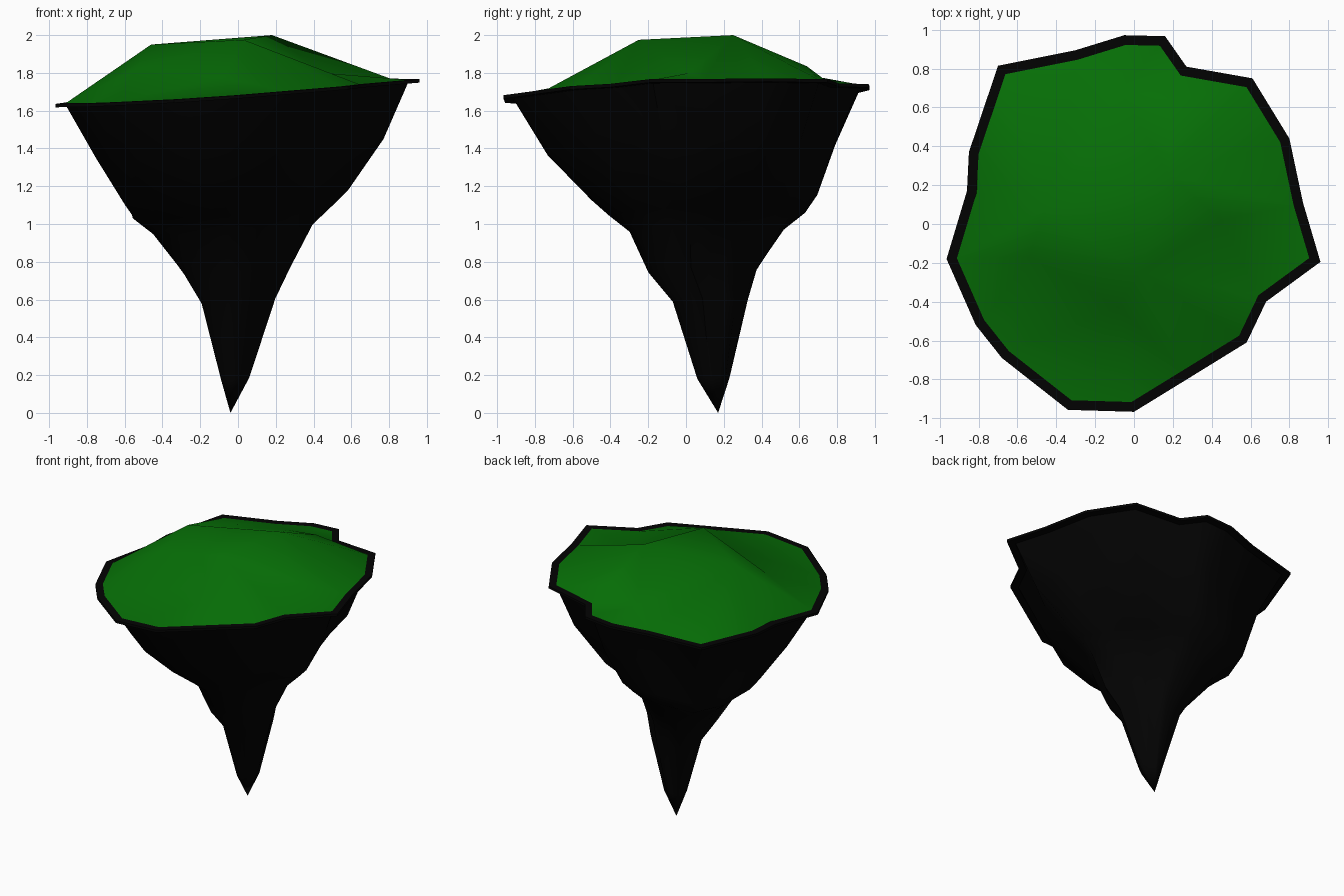
import bpy, bmesh, math
from mathutils import Vector
from mathutils.geometry import delaunay_2d_cdt

if "Cube" in bpy.data.objects:
    bpy.data.objects.remove(bpy.data.objects["Cube"])

# Plan outline of the island, counter-clockwise
OUTER = [(-.965, -.18), (-.815, -.52), (-.68, -.69), (-.34, -.957), (0, -.967),
         (.28, -.795), (.58, -.61), (.68, -.40), (.96, -.195), (.87, .11),
         (.80, .44), (.61, .75), (.27, .81), (.16, .967), (-.05, .972),
         (-.30, .895), (-.70, .815), (-.85, .37), (-.86, .17)]
RIM = 1.70


def tilt(x, y, z):
    return (x, y, z + 0.068 * x + 0.025 * y)


def inset(pts, d):
    out, n = [], len(pts)
    for i in range(n):
        a, b, c = (Vector(pts[(i + k) % n]) for k in (-1, 0, 1))
        e, f = (b - a).normalized(), (c - b).normalized()
        n1, n2 = Vector((-e.y, e.x)), Vector((-f.y, f.x))
        out.append(tuple(b + (n1 + n2) / (1 + n1.dot(n2)) * d))
    return out


INNER = inset(OUTER, 0.05)


def finish(name, bm, color, angle):
    bmesh.ops.recalc_face_normals(bm, faces=bm.faces)
    me = bpy.data.meshes.new(name)
    bm.to_mesh(me)
    bm.free()
    ob = bpy.data.objects.new(name, me)
    bpy.context.collection.objects.link(ob)
    mat = bpy.data.materials.new(name)
    mat.diffuse_color = (*color, 1)
    mat.use_nodes = True
    mat.node_tree.nodes["Principled BSDF"].inputs["Base Color"].default_value = mat.diffuse_color
    me.materials.append(mat)
    bpy.ops.object.select_all(action='DESELECT')
    ob.select_set(True)
    bpy.context.view_layer.objects.active = ob
    bpy.ops.object.shade_smooth_by_angle(angle=math.radians(angle))
    return ob


def bridge(bm, a, b):
    for i in range(len(a)):
        j = (i + 1) % len(a)
        bm.faces.new((a[i], a[j], b[j], b[i]))


def ring(bm, pts, z):
    return [bm.verts.new(tilt(x, y, z)) for x, y in pts]


ROCK = (.0008, .0008, .0008)

# Rock cone: the outline fitted into shrinking boxes (z, x0, x1, y0, y1, diagonal skew)
LAYERS = [(1.40, -.75, .77, -.74, .79, 0), (1.14, -.62, .56, -.50, .69, .1),
          (1.06, -.58, .46, -.41, .63, .18), (.97, -.46, .36, -.30, .51, .22),
          (.75, -.30, .26, -.20, .37, .15), (.59, -.20, .19, -.07, .325, .1),
          (.18, -.09, .06, .06, .23, 0)]
xs, ys = zip(*INNER)


def fit(x, y, x0, x1, y0, y1, skew):
    u = 2 * (x - min(xs)) / (max(xs) - min(xs)) - 1
    v = 2 * (y - min(ys)) / (max(ys) - min(ys)) - 1
    k = max(-.5, min(1, 2 * u * v))     # narrower along one diagonal, fuller on the other
    s = 1 - skew * k
    return ((x0 + x1) / 2 + u * s * (x1 - x0) / 2, (y0 + y1) / 2 + v * s * (y1 - y0) / 2)


bm = bmesh.new()
prev = ring(bm, INNER, RIM - .005)
for z, *box in LAYERS:
    cur = ring(bm, [fit(x, y, *box) for x, y in INNER], z)
    bridge(bm, prev, cur)
    prev = cur
tip = bm.verts.new((-.04, .17, 0))
for i in range(len(prev)):
    bm.faces.new((prev[i], prev[(i + 1) % len(prev)], tip))
finish("rock_body", bm, ROCK, 60)

# Thin overhanging rim
bm = bmesh.new()
loops = [ring(bm, p, z) for p, z in ((INNER, RIM + .006), (OUTER, RIM + .006),
                                     (OUTER, RIM - .012), (INNER, RIM - .012))]
for i in range(4):
    bridge(bm, loops[i], loops[(i + 1) % 4])
finish("rock_rim", bm, ROCK, 30)

# Grass mound: three summits, a back shoulder, a left spur and two hollows
HILLS = [(.18, .25, 2.0), (.03, -.25, 1.975), (-.46, .07, 1.95), (.20, .64, 1.835),
         (-.54, -.17, 1.82), (-.08, -.43, 1.775), (.45, .02, 1.80), (-.07, .69, 1.78)]
n = len(INNER)
A, P, R, S, Q, W, T, B = range(n, n + len(HILLS))
RIDGES = [(A, 9), (A, P), (P, R), (R, A), (A, S), (S, 11), (S, B), (P, Q), (Q, 1),
          (P, 5), (P, 7), (W, 4), (R, Q), (R, 0)]
flat = [Vector(p) for p in INNER] + [Vector(h[:2]) for h in HILLS]
co, _, faces, orig = delaunay_2d_cdt(flat, RIDGES, [list(range(n))], 1, 1e-5)[:4]
bm = bmesh.new()
vs = []
for p, o in zip(co, orig):
    vs.append(bm.verts.new((p.x, p.y, HILLS[o[0] - n][2]) if o and o[0] >= n
                           else tilt(p.x, p.y, RIM + .006)))
for f in faces:
    bm.faces.new([vs[i] for i in f])
finish("grass_top", bm, (.002, .16, .002), 60)
